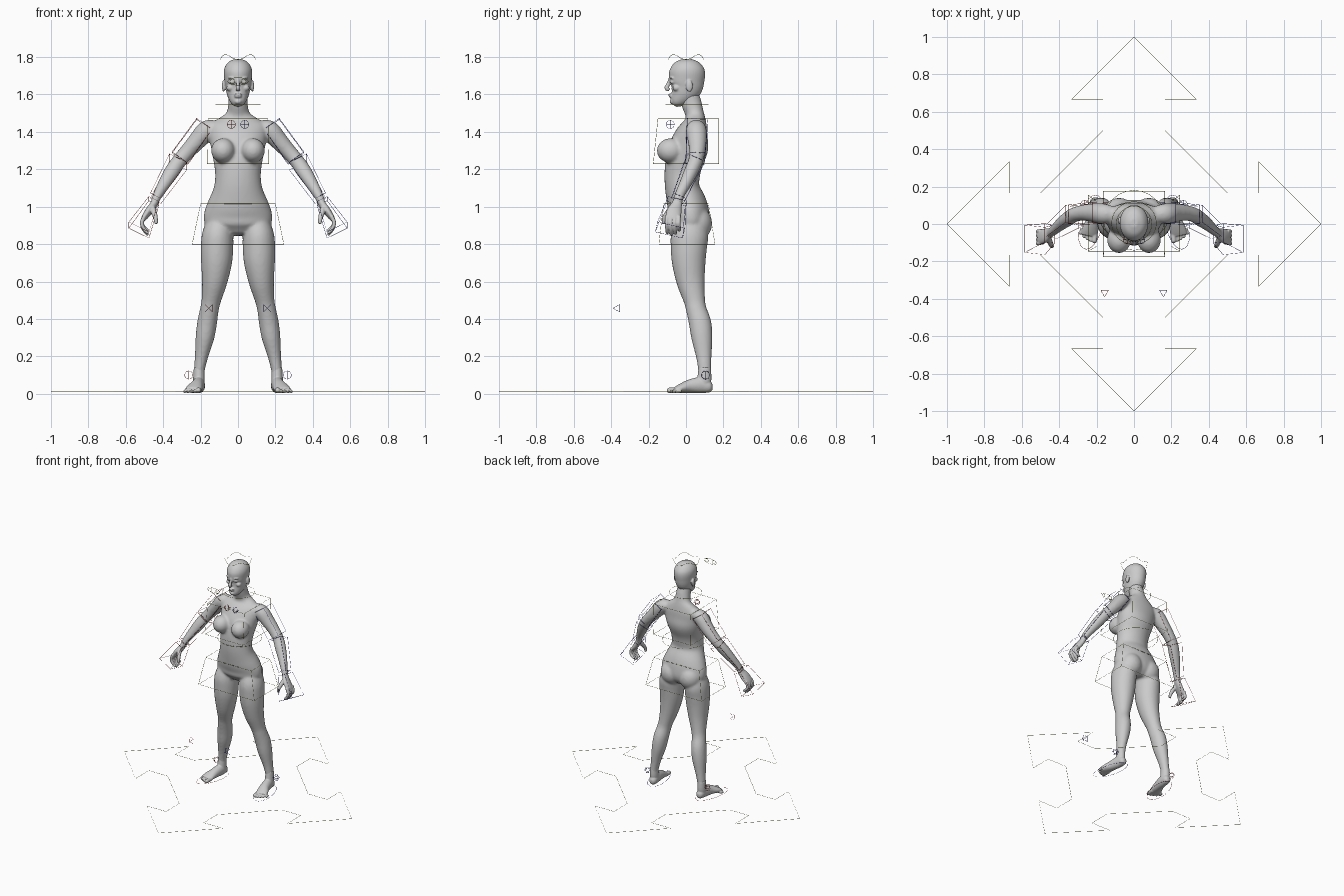
import bpy, bmesh, math
from mathutils import Vector, Matrix

X = Vector((1, 0, 0))


def catmull(a, b, c, d, t):
    return tuple(0.5 * (2*q + (r-p)*t + (2*p-5*q+4*r-s)*t*t + (3*q-p-3*r+s)*t**3)
                 for p, q, r, s in zip(a, b, c, d))


def loft(bm, rings, side=1, n=24, sub=4):
    """Skin smooth elliptical rings (x, y, z, rx, ry) along a path."""
    k, pts = len(rings), []
    for i in range(k - 1):
        a, b, c, d = (rings[max(0, min(k - 1, j))] for j in (i-1, i, i+1, i+2))
        pts += [catmull(a, b, c, d, s / sub) for s in range(sub)]
    pts.append(rings[-1])
    cen = [Vector((p[0] * side, p[1], p[2])) for p in pts]
    loops = []
    for i, p in enumerate(pts):
        t = (cen[min(i+1, len(cen)-1)] - cen[max(i-1, 0)]).normalized()
        u = (X - X.dot(t) * t).normalized()
        v = t.cross(u)
        loops.append([bm.verts.new(cen[i] + u * p[3] * math.cos(2*math.pi*j/n)
                                   + v * p[4] * math.sin(2*math.pi*j/n)) for j in range(n)])
    for a, b in zip(loops, loops[1:]):
        for j in range(n):
            bm.faces.new((a[j], a[(j+1) % n], b[(j+1) % n], b[j]))
    bm.faces.new(loops[0][::-1])
    bm.faces.new(loops[-1])


def ball(bm, c, r):
    m = Matrix.Translation(c) @ Matrix.Diagonal((*r, 1))
    bmesh.ops.create_uvsphere(bm, u_segments=24, v_segments=16, radius=1, matrix=m)


def fuse(bm, name, voxel, iters):
    """Blend overlapping volumes into one smooth skin."""
    bmesh.ops.recalc_face_normals(bm, faces=bm.faces)
    me = bpy.data.meshes.new(name)
    bm.to_mesh(me)
    bm.free()
    ob = bpy.data.objects.new(name, me)
    bpy.context.collection.objects.link(ob)
    r = ob.modifiers.new("fuse", 'REMESH')
    r.mode, r.voxel_size, r.use_smooth_shade = 'VOXEL', voxel, True
    s = ob.modifiers.new("soften", 'SMOOTH')
    s.factor, s.iterations = 0.5, iters


# torso, arms and legs
bm = bmesh.new()
loft(bm, [(0, y, z, rx, ry) for z, y, rx, ry in (
    (.85, .02, .09, .06), (.90, .025, .172, .10), (.96, .02, .182, .105), (1.02, .003, .163, .105),
    (1.10, -.02, .13, .092), (1.17, -.02, .122, .095), (1.24, -.01, .13, .10), (1.32, .015, .145, .105),
    (1.38, .03, .155, .09), (1.43, .045, .155, .07), (1.465, .05, .115, .055), (1.50, .045, .064, .05),
    (1.55, .03, .052, .054), (1.60, .015, .05, .053))], n=40)
for s in (1, -1):
    ball(bm, (s*.08, -.083, 1.30), (.064, .073, .066))
    ball(bm, (s*.08, .058, .91), (.085, .082, .09))
    loft(bm, [(.09, .03, .93, .07, .08), (.108, .02, .85, .084, .10), (.112, .015, .78, .087, .097),
              (.115, .015, .70, .083, .09), (.125, .025, .60, .068, .076), (.143, .045, .50, .052, .058),
              (.153, .055, .45, .05, .055), (.165, .075, .38, .053, .06), (.177, .085, .30, .05, .057),
              (.195, .095, .20, .036, .042), (.207, .10, .12, .029, .035), (.208, .10, .05, .03, .036)], s)
    loft(bm, [(.11, .055, 1.425, .035, .04), (.165, .055, 1.41, .053, .055), (.22, .06, 1.35, .048, .05),
              (.27, .06, 1.295, .042, .043), (.318, .05, 1.24, .04, .039), (.352, .028, 1.19, .041, .038),
              (.39, 0, 1.13, .035, .033), (.428, -.033, 1.065, .026, .027), (.448, -.047, 1.02, .021, .026)], s)
fuse(bm, "body", .008, 8)

# head with face details
bm = bmesh.new()
loft(bm, [(0, y, z, rx, ry) for z, y, rx, ry in (
    (1.543, -.065, .018, .016), (1.56, -.052, .038, .036), (1.60, -.02, .058, .068), (1.64, 0, .067, .088),
    (1.68, .004, .073, .095), (1.72, .006, .076, .096), (1.75, .006, .069, .084),
    (1.775, .006, .049, .06), (1.79, .006, .018, .022))], n=40)
loft(bm, [(0, -.086, 1.685, .007, .008), (0, -.095, 1.655, .009, .010),
          (0, -.103, 1.635, .013, .013), (0, -.09, 1.622, .010, .010)])
ball(bm, (0, -.083, 1.599), (.023, .012, .007))
ball(bm, (0, -.080, 1.589), (.02, .013, .007))
ball(bm, (0, -.072, 1.562), (.02, .016, .014))
for s in (1, -1):
    ball(bm, (s*.03, -.071, 1.666), (.016, .014, .010))
    ball(bm, (s*.03, -.073, 1.688), (.024, .015, .006))
    ball(bm, (s*.042, -.05, 1.635), (.02, .022, .018))
    ball(bm, (s*.077, .018, 1.645), (.009, .019, .032))
fuse(bm, "head", .0045, 4)

# hands and feet
for side, s in (("left", 1), ("right", -1)):
    bm = bmesh.new()
    loft(bm, [(.437, -.04, 1.045, .02, .023), (.452, -.05, 1.01, .02, .029),
              (.477, -.063, .975, .02, .04), (.502, -.07, .94, .015, .04), (.507, -.07, .93, .01, .036)], s)
    for i in range(4):
        y, l = -.102 + .0215*i, (.0, .008, .003, -.014)[i]
        loft(bm, [(.50, y, .95, .011, .011), (.514, y-.002, .915, .011, .0105),
                  (.505, y, .885-l*.5, .0105, .010), (.485, y+.002, .862-l, .009, .009)], s, n=12)
        ball(bm, (s*.485, y+.002, .862-l), (.009, .009, .009))
    loft(bm, [(.458, -.07, 1.0, .014, .016), (.448, -.10, .965, .015, .015),
              (.440, -.117, .935, .012, .012), (.437, -.12, .908, .009, .009)], s, n=12)
    fuse(bm, side + "_hand", .004, 3)

    bm = bmesh.new()
    loft(bm, [(.205, .142, .034, .012, .014), (.206, .125, .036, .028, .031), (.21, .08, .046, .033, .043),
              (.22, .02, .04, .036, .036), (.234, -.03, .028, .044, .024), (.24, -.06, .019, .044, .015)], s)
    loft(bm, [(.208, .10, .14, .028, .033), (.209, .098, .08, .031, .038), (.209, .09, .04, .03, .036)], s)
    for i in range(5):
        r = .015 if i == 0 else .0105 - .0006*i
        a, b = Vector((.208+.018*i, -.04+.004*i, r+.005)), Vector((.212+.0185*i, -.088+.003*i*i*.8, r+.003))
        loft(bm, [(*a.lerp(b, t), r, r) for t in (0, .5, 1)], s, n=12)
        ball(bm, (s*b.x, b.y, b.z), (r, r, r))
    fuse(bm, side + "_foot", .004, 3)

# thin wire control shapes
COL = {"olive": (.35, .35, .05, 1), "red": (.45, .05, .05, 1), "blue": (.05, .05, .45, 1)}
MAT = {}
for c, rgba in COL.items():
    MAT[c] = bpy.data.materials.new(c)
    MAT[c].diffuse_color = rgba


def wire(name, loops, col):
    cu = bpy.data.curves.new(name, 'CURVE')
    cu.dimensions, cu.bevel_depth, cu.bevel_resolution = '3D', .001, 0
    for pts in loops:
        sp = cu.splines.new('POLY')
        sp.points.add(len(pts) - 1)
        for q, p in zip(sp.points, pts):
            q.co = (*p, 1)
        sp.use_cyclic_u = True
    cu.materials.append(MAT[col])
    bpy.context.collection.objects.link(bpy.data.objects.new(name, cu))


def ring(c, u, v, n=24):
    c, u, v = Vector(c), Vector(u), Vector(v)
    return [c + u*math.cos(2*math.pi*i/n) + v*math.sin(2*math.pi*i/n) for i in range(n)]


def cage(a, b):
    """Box edges from two four-cornered loops."""
    return [a, b] + [[p, q] for p, q in zip(a, b)]


def rect(x, y0, y1, z):
    return [(-x, y0, z), (x, y0, z), (x, y1, z), (-x, y1, z)]


def limb_cage(a, b, ra, rb, s):
    a, b = Vector((a[0]*s, *a[1:])), Vector((b[0]*s, *b[1:]))
    t = (b - a).normalized()
    u = (X - X.dot(t)*t).normalized()
    v = t.cross(u)
    return cage(*[[c + u*r[0]*i + v*r[1]*j for i, j in ((1, 1), (-1, 1), (-1, -1), (1, -1))]
                  for c, r in ((a, ra), (b, rb))])


def orb(c, r=.022):
    return [ring(c, p, q, 16) for p, q in (((r, 0, 0), (0, r, 0)), ((r, 0, 0), (0, 0, r)), ((0, r, 0), (0, 0, r)))]


quarter = [(-.166, .5), (-.166, .667), (-.333, .667), (0, .999), (.333, .667), (.166, .667), (.166, .5)]
arrow = []
for k in range(4):
    c, s = round(math.cos(k*math.pi/2)), round(-math.sin(k*math.pi/2))
    arrow += [(x*c - y*s, x*s + y*c, .01) for x, y in quarter]
wire("root_control", [arrow], "olive")
wire("hip_control", cage(rect(.20, -.12, .12, 1.015), rect(.245, -.145, .155, .80)), "olive")
wire("chest_control", cage(rect(.16, -.15, .175, 1.47), rect(.165, -.175, .175, 1.23)), "olive")
wire("waist_control", [ring((0, .02, 1.175), (.16, 0, 0), (0, .16, 0))], "olive")
wire("neck_control", [ring((0, .005, 1.545), (.12, 0, 0), (0, .115, 0))], "olive")
wire("head_control", [[(p.x, p.y, 1.80 + .015*math.cos(4*math.atan2(p.y, p.x) + math.pi))
                       for p in ring((0, 0, 0), (.095, 0, 0), (0, .095, 0))]], "olive")
wire("eye_control", [ring((0, -.305, 1.67), (.055, 0, 0), (0, 0, .02))]
     + [ring((s*.03, -.305, 1.67), (.013, 0, 0), (0, 0, .013), 12) for s in (1, -1)], "olive")
for side, s, col in (("left", 1, "blue"), ("right", -1, "red")):
    wire(side + "_shoulder_control", orb((s*.036, -.085, 1.44)), col)
    wire(side + "_ankle_control", orb((s*.263, .105, .10)), col)
    base = [(s*.157+i*.02, -.355, .457+j*.02) for i, j in ((1, 1), (-1, 1), (-1, -1), (1, -1))]
    wire(side + "_knee_control", [base] + [[p, (s*.157, -.39, .457)] for p in base], col)
    wire(side + "_upper_arm_control",
         limb_cage((.18, .06, 1.44), (.31, .05, 1.26), (.05, .055), (.052, .05), s), col)
    wire(side + "_forearm_control",
         limb_cage((.32, .045, 1.24), (.44, -.04, 1.045), (.052, .05), (.032, .035), s), col)
    wire(side + "_hand_control",
         limb_cage((.45, -.05, 1.03), (.53, -.085, .875), (.03, .05), (.06, .075), s), col)
    wire(side + "_foot_control", [ring((s*.23, .01, .004), (s*.025, -.145, 0), (s*.065, 0, 0))], col)
